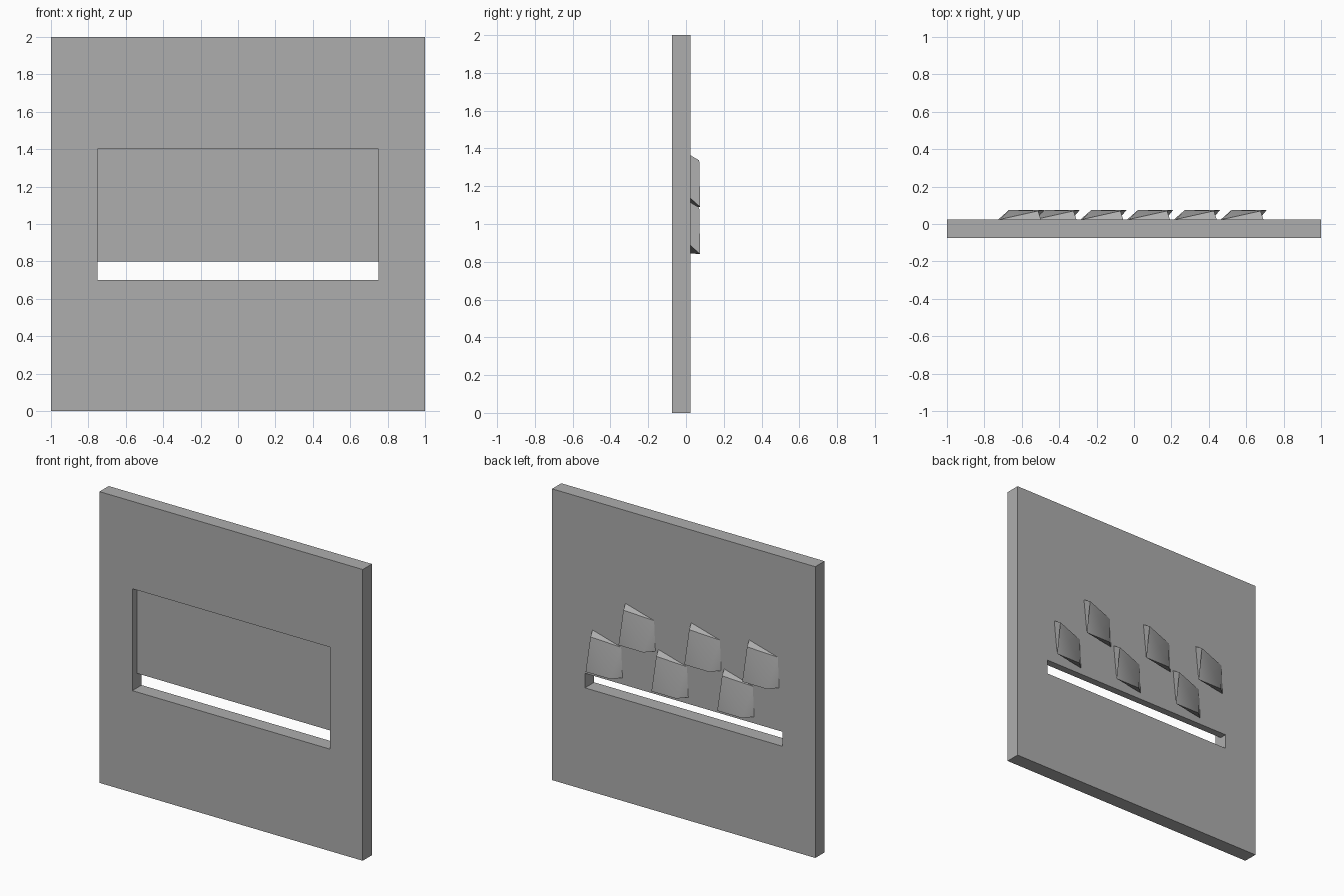
import bpy, bmesh, math

if "Cube" in bpy.data.objects:
    bpy.data.objects.remove(bpy.data.objects["Cube"])

BACK = 0.025      # y of the panel's back face

grey = bpy.data.materials.new("plain_grey")
grey.diffuse_color = (0.42, 0.42, 0.42, 1)
grey.use_nodes = True
grey.node_tree.nodes["Principled BSDF"].inputs["Base Color"].default_value = grey.diffuse_color


def make_object(name, verts, faces):
    """Mesh object from points and faces, with outward normals."""
    bm = bmesh.new()
    vs = [bm.verts.new(v) for v in verts]
    for f in faces:
        bm.faces.new([vs[i] for i in f])
    bmesh.ops.recalc_face_normals(bm, faces=bm.faces)
    mesh = bpy.data.meshes.new(name)
    bm.to_mesh(mesh)
    bm.free()
    mesh.materials.append(grey)
    obj = bpy.data.objects.new(name, mesh)
    bpy.context.collection.objects.link(obj)
    return obj


def prism(name, profile, half_width):
    """Extrude a (y, z) profile along x, symmetric about x = 0."""
    n = len(profile)
    verts = [(s * half_width, y, z) for s in (-1, 1) for y, z in profile]
    faces = [list(range(n)), list(range(n, 2 * n))]
    faces += [[i, (i + 1) % n, n + (i + 1) % n, n + i] for i in range(n)]
    return make_object(name, verts, faces)


# Panel with a shallow front recess and a through slot along its bottom
panel = prism("wall_panel", [(-0.075, 0), (BACK, 0), (BACK, 2), (-0.075, 2)], 1.0)
cutter = prism("recess_cutter", [(-0.2, 0.7), (0.2, 0.7), (0.2, 0.8),
                                 (-0.025, 0.8), (-0.025, 1.4), (-0.2, 1.4)], 0.75)
cutter.hide_render = True
cut = panel.modifiers.new("recess", 'BOOLEAN')
cut.operation = 'DIFFERENCE'
cut.solver = 'EXACT'
cut.object = cutter
bpy.context.view_layer.objects.active = panel
bpy.ops.object.modifier_apply(modifier=cut.name)
bpy.data.objects.remove(cutter)

# Twisted wedge: four corners on the panel, three standing proud of it
# (x relative to the outer bottom corner, z relative to the bottom)
WEDGE = [(-0.018, BACK, 0.273), (-0.235, BACK, 0.212), (-0.245, BACK, 0.005),
         (-0.042, BACK, 0.045),
         (-0.033, 0.070, 0.247), (0.0, 0.075, 0.0), (-0.188, 0.075, 0.0)]
WEDGE_FACES = [(0, 1, 4), (1, 4, 6), (4, 5, 6), (1, 6, 2),
               (2, 6, 5, 3), (3, 5, 4, 0), (0, 1, 2, 3)]

# Two staggered rows of three wedges on the back
for i, x in enumerate((0.71, 0.46, 0.21, -0.04, -0.29, -0.48)):
    z = 0.84 if i % 2 == 0 else 1.09
    wedge = make_object(f"back_wedge_{i + 1}",
                        [(x + a, b, z + c) for a, b, c in WEDGE], WEDGE_FACES)
    bpy.ops.object.select_all(action='DESELECT')
    wedge.select_set(True)
    bpy.context.view_layer.objects.active = wedge
    bpy.ops.object.shade_smooth_by_angle(angle=math.radians(30))
